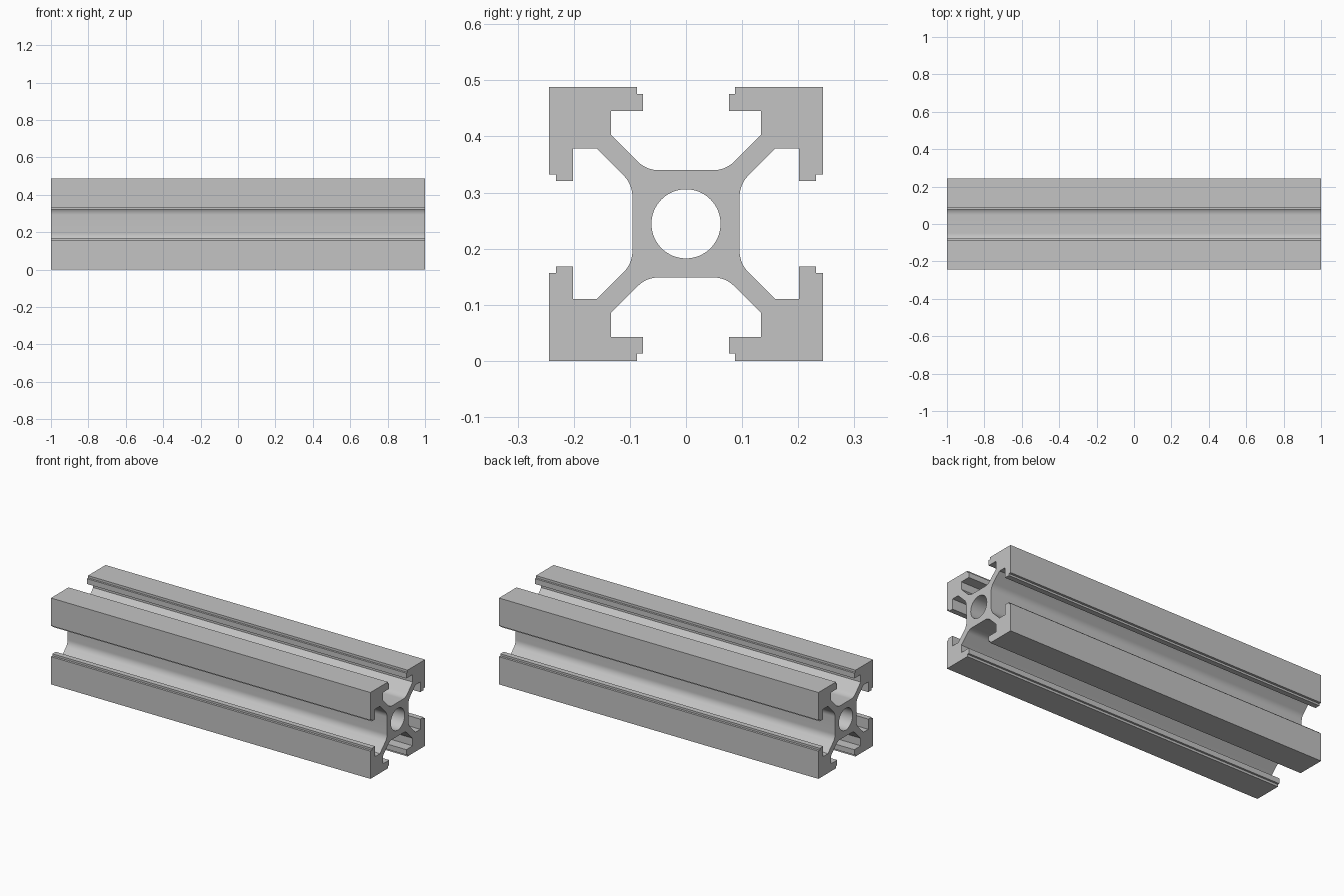
import bpy, bmesh, math

cube = bpy.data.objects.get("Cube")
if cube:
    bpy.data.objects.remove(cube, do_unlink=True)

LENGTH = 2.0
HALF = 0.2443       # half the outer width
FLOOR = 0.0955      # slot floor, measured from the centre
RIB = 0.025         # offset of the rib sides from the diagonal
FILLET = 0.053
BORE = 0.0616


def half_corner():
    """Section from the slot floor to the outer corner."""
    start = FLOOR - RIB - FILLET * math.tan(math.pi / 8)
    points = []
    for i in range(9):
        a = -math.pi / 2 + math.pi / 4 * i / 8
        points.append((start + FILLET * math.cos(a),
                       FLOOR + FILLET + FILLET * math.sin(a)))
    # Slot shoulder and stepped lip
    points += [(0.134, 0.134 + RIB), (0.134, 0.2015), (0.0763, 0.2015),
               (0.0763, 0.2315), (0.0875, 0.2315), (0.0875, HALF)]
    return points


# Mirror about the diagonal, then turn the corner around the centre
half = half_corner()
corner = half + [(HALF, HALF)] + [(v, u) for u, v in reversed(half)]
outline = []
for _ in range(4):
    outline += corner
    corner = [(v, -u) for u, v in corner]

SIDES = 64
bore = [(BORE * math.cos(math.tau * i / SIDES), BORE * math.sin(math.tau * i / SIDES))
        for i in range(SIDES)]

# Fill the section between outline and bore, then extrude it lengthwise
bm = bmesh.new()
for loop in (outline, bore):
    verts = [bm.verts.new((-LENGTH / 2, u, v + HALF)) for u, v in loop]
    for a, b in zip(verts, verts[1:] + verts[:1]):
        bm.edges.new((a, b))
bmesh.ops.triangle_fill(bm, edges=bm.edges[:], use_beauty=True, use_dissolve=False)
ext = bmesh.ops.extrude_face_region(bm, geom=bm.faces[:], use_keep_orig=True)
moved = [e for e in ext["geom"] if isinstance(e, bmesh.types.BMVert)]
bmesh.ops.translate(bm, verts=moved, vec=(LENGTH, 0, 0))
bmesh.ops.recalc_face_normals(bm, faces=bm.faces[:])

mesh = bpy.data.meshes.new("slotted_rail")
bm.to_mesh(mesh)
bm.free()
rail = bpy.data.objects.new("slotted_rail", mesh)
bpy.context.collection.objects.link(rail)

# Plain aluminium grey
color = (0.55, 0.55, 0.55, 1)
mat = bpy.data.materials.new("aluminium_grey")
mat.use_nodes = True
mat.diffuse_color = color
for node in mat.node_tree.nodes:
    if node.type == "BSDF_PRINCIPLED":
        node.inputs["Base Color"].default_value = color
mesh.materials.append(mat)

# Smooth fillets and bore, crisp edges
bpy.ops.object.select_all(action="DESELECT")
rail.select_set(True)
bpy.context.view_layer.objects.active = rail
bpy.ops.object.shade_smooth_by_angle(angle=math.radians(30))
